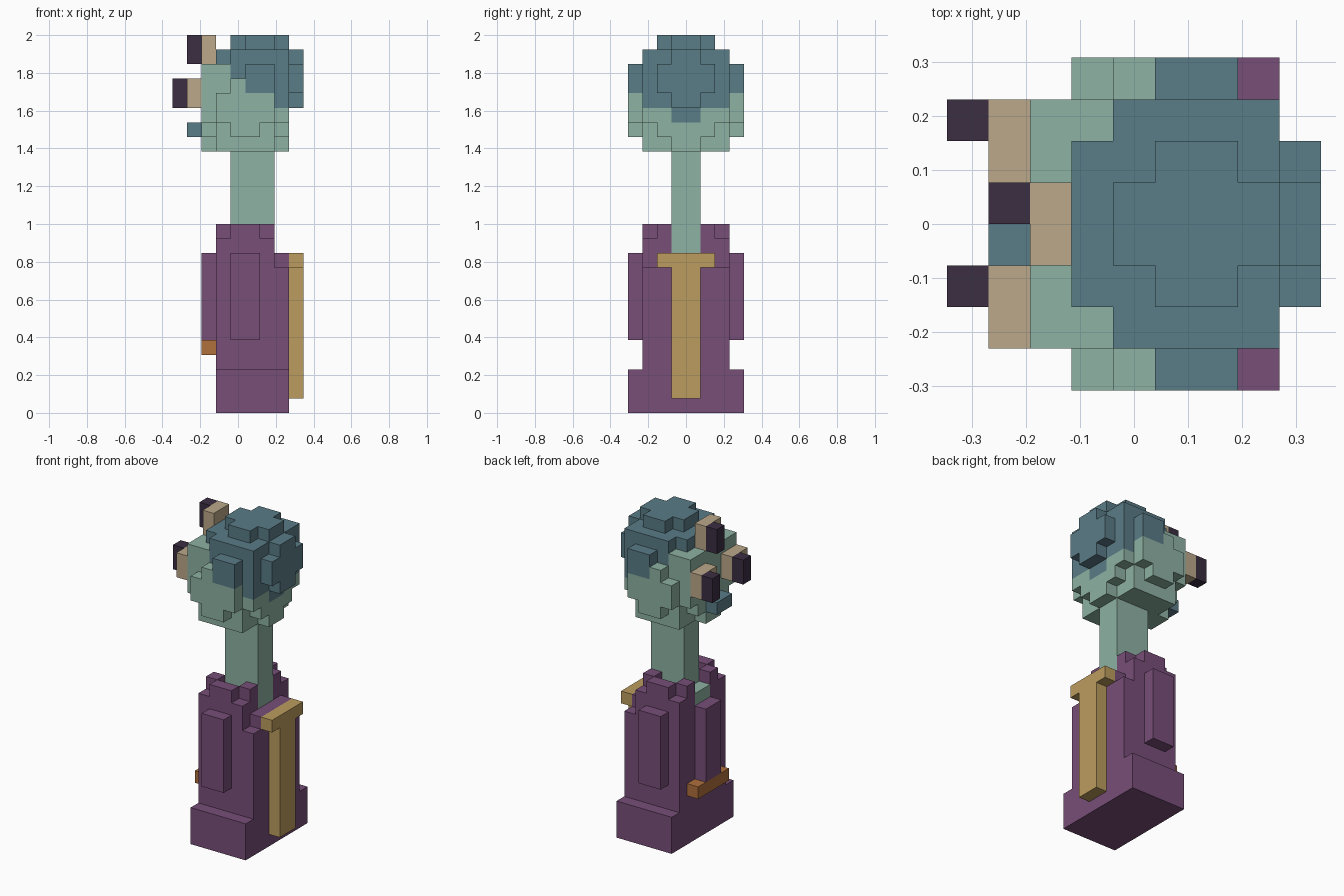
import bpy
import bmesh
import math
from itertools import product
from mathutils import Vector

cube = bpy.data.objects.get("Cube")
if cube:
    bpy.data.objects.remove(cube, do_unlink=True)

U = 1 / 13  # edge length of one block


def material(name, hex_code):
    srgb = [int(hex_code[n:n + 2], 16) / 255 for n in (0, 2, 4)]
    rgb = [c / 12.92 if c <= 0.04045 else ((c + 0.055) / 1.055) ** 2.4 for c in srgb]
    m = bpy.data.materials.new(name)
    m.use_nodes = True
    m.diffuse_color = (*rgb, 1)
    bsdf = m.node_tree.nodes["Principled BSDF"]
    bsdf.inputs["Base Color"].default_value = (*rgb, 1)
    bsdf.inputs["Roughness"].default_value = 0.9
    return m


MINT = material("mint skin", "8EB2A4")
BLUE = material("slate blue", "5A7C87")
PURPLE = material("plum cloth", "784E78")
GOLD = material("gold trim", "BC9C5E")
TAN = material("tan eyeball", "BBA88A")
DARK = material("dark pupil", "3B2E42")
ORANGE = material("orange belt", "B0703C")


def cells(boxes):
    """Block coordinates inside boxes given as (x0, x1, y0, y1, z0, z1)."""
    return {c for x0, x1, y0, y1, z0, z1 in boxes
            for c in product(range(x0, x1), range(y0, y1), range(z0, z1))}


def part(name, mats, boxes, cuts=(), rule=None):
    """Outer skin of a union of block boxes, with flat areas merged."""
    solid = cells(boxes) - cells(cuts)
    bm = bmesh.new()
    corners = {}

    def vert(p):
        key = tuple(round(v) for v in p)
        if key not in corners:
            corners[key] = bm.verts.new(((key[0] - 4.5) * U, (key[1] - 4) * U, key[2] * U))
        return corners[key]

    for c in sorted(solid):
        for axis, side in product(range(3), (-1, 1)):
            n = [0, 0, 0]
            n[axis] = side
            if tuple(a + b for a, b in zip(c, n)) in solid:
                continue
            n = Vector(n)
            t = Vector((n.y, n.z, n.x))
            b = n.cross(t)
            mid = Vector(c) + Vector((0.5, 0.5, 0.5)) + n / 2
            quad = [vert(mid + t * s / 2 + b * r / 2)
                    for s, r in ((-1, -1), (1, -1), (1, 1), (-1, 1))]
            face = bm.faces.new(quad)
            face.material_index = rule(*c) if rule else 0
    bmesh.ops.dissolve_limit(bm, angle_limit=math.radians(1), verts=bm.verts,
                             edges=bm.edges, delimit={'MATERIAL'})
    mesh = bpy.data.meshes.new(name)
    bm.to_mesh(mesh)
    bm.free()
    for m in mats:
        mesh.materials.append(m)
    obj = bpy.data.objects.new(name, mesh)
    bpy.context.collection.objects.link(obj)
    return obj


# Robe: wide hem, body, stepped back, and collar with a V opening
part("robe_hem", [PURPLE], [(3, 8, 0, 8, 0, 3)])
part("robe_body", [PURPLE],
     [(3, 8, 1, 7, 3, 10), (3, 7, 1, 7, 10, 12), (7, 8, 2, 6, 10, 11),
      (4, 6, 1, 7, 12, 13), (3, 7, 2, 6, 12, 13)],
     cuts=[(3, 7, 3, 5, 11, 13), (4, 6, 2, 6, 11, 13)])

# Sleeves on both sides, a hanging panel and its belt
for name, y in (("right_sleeve", 0), ("left_sleeve", 7)):
    part(name, [PURPLE], [(4, 6, y, y + 1, 5, 11)])
part("chest_panel", [PURPLE], [(2, 3, 3, 5, 5, 11)])
part("belt", [ORANGE], [(2, 3, 2, 6, 4, 5)])

# T-shaped gold trim
part("gold_trim", [GOLD], [(8, 9, 3, 5, 1, 10), (8, 9, 2, 6, 10, 11)])

# Shoulders inside the collar, and the long neck
part("shoulders", [MINT], [(3, 7, 3, 5, 11, 12), (4, 6, 2, 6, 11, 12)])
part("neck", [MINT], [(4, 7, 3, 5, 12, 18)])


# Head: rounded block form, hair colour reaching lower towards the back
def hair(x, y, z):
    if x == 8:
        return 1
    if x == 7:
        low = 20 if y in (3, 4) else 21
    else:
        low = {2: 26, 3: 24, 4: 23}.get(x, 22)
    return int(z >= low)


cheeks = [(x0, x1, y, y + 1, z0, z1) for y in (0, 7)
          for x0, x1, z0, z1 in ((4, 6, 19, 20), (3, 7, 20, 22), (4, 7, 22, 23), (5, 7, 23, 24))]
part("head", [MINT, BLUE],
     [(3, 7, 1, 7, 18, 20), (2, 8, 3, 5, 18, 19), (2, 8, 2, 6, 19, 20),   # jaw
      (2, 8, 1, 7, 20, 24),                                              # middle
      (4, 8, 1, 7, 24, 25), (3, 4, 2, 6, 24, 25),                        # crown
      (5, 7, 2, 6, 25, 26), (4, 8, 3, 5, 25, 26),                        # top
      (8, 9, 3, 5, 21, 25), (8, 9, 2, 6, 22, 24)] + cheeks,              # back bump
     rule=hair)

# Three eyes with pupils, and the mouth
for name, x, y, py, z in (("right_eye", 1, 1, 2, 21), ("left_eye", 1, 5, 6, 21),
                          ("top_eye", 2, 3, 4, 24)):
    part(name, [TAN], [(x, x + 1, y, y + 2, z, z + 2)])
    part(name + "_pupil", [DARK], [(x - 1, x, py, py + 1, z, z + 2)])
part("mouth", [BLUE], [(1, 2, 3, 5, 19, 20)])
